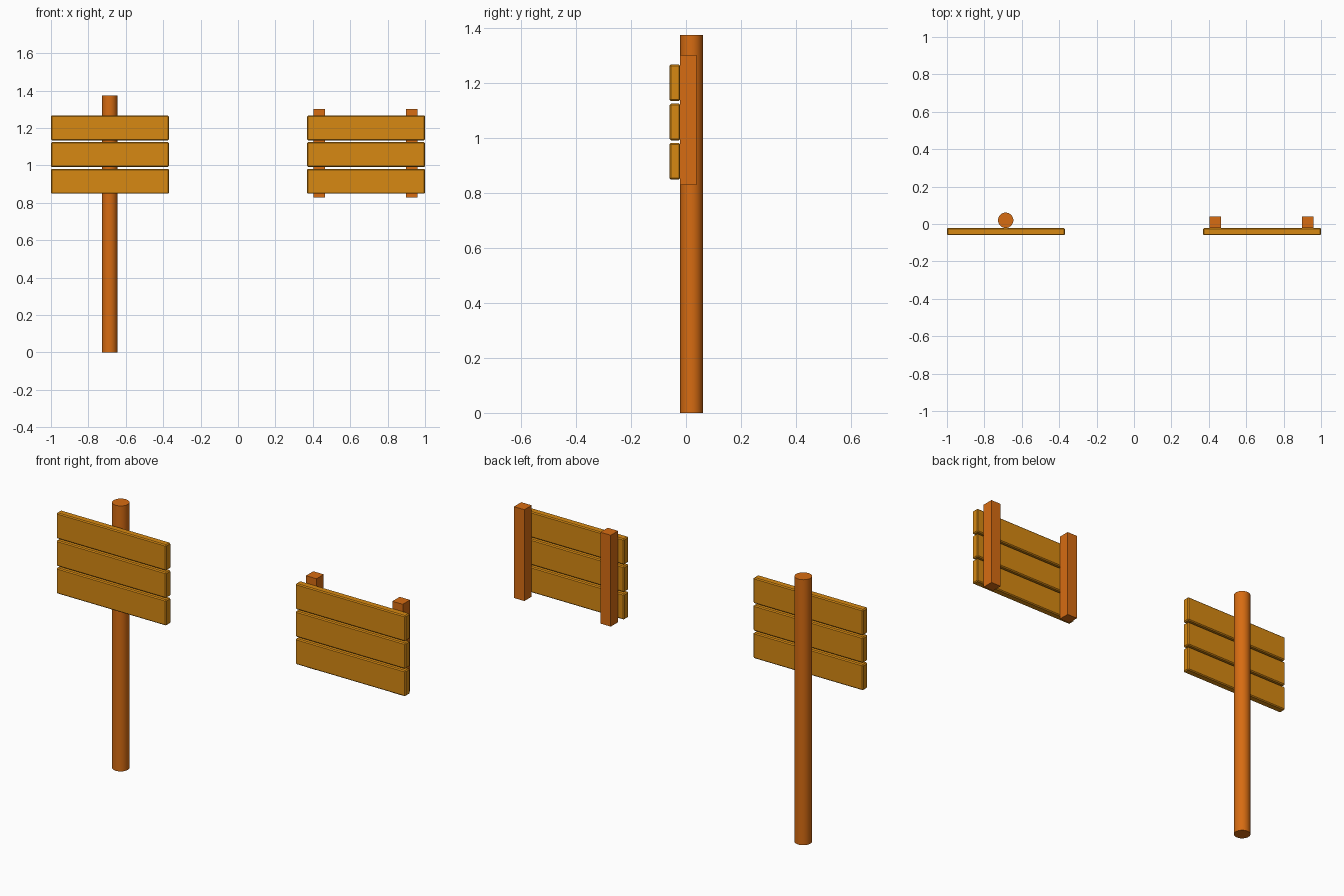
import bpy

if "Cube" in bpy.data.objects:
    bpy.data.objects.remove(bpy.data.objects["Cube"])

def material(name, rgb):
    m = bpy.data.materials.new(name)
    m.diffuse_color = (*rgb, 1)
    m.use_nodes = True
    m.node_tree.nodes["Principled BSDF"].inputs["Base Color"].default_value = m.diffuse_color
    return m

BOARD = material("board_wood", (0.68, 0.25, 0.006))
POST = material("post_wood", (0.68, 0.15, 0.006))

def box(name, x, y, z, mat, bevel=0):
    """Box from (min, max) ranges on each axis."""
    bpy.ops.mesh.primitive_cube_add(size=1, location=[sum(r) / 2 for r in (x, y, z)])
    ob = bpy.context.object
    ob.name = name
    ob.scale = [r[1] - r[0] for r in (x, y, z)]
    bpy.ops.object.transform_apply(location=False, rotation=False, scale=True)
    if bevel:
        mod = ob.modifiers.new("worn_edges", 'BEVEL')
        mod.width = bevel
        mod.segments = 1
    ob.data.materials.append(mat)
    return ob

# Three planks on each sign
for side, cx in (("left", -0.685), ("right", 0.685)):
    for i in range(3):
        z0 = 0.849 + i * 0.1425
        box(f"{side}_plank_{i + 1}", (cx - 0.315, cx + 0.315), (-0.06, -0.021),
            (z0, z0 + 0.133), BOARD, 0.005)

# Round pole of the standing sign
bpy.ops.mesh.primitive_cylinder_add(vertices=32, radius=0.041, depth=1.375,
                                    location=(-0.686, 0.02, 1.375 / 2))
pole = bpy.context.object
pole.name = "round_pole"
pole.data.materials.append(POST)
bpy.ops.object.shade_smooth_by_angle()

# Square battens behind the hanging sign
for i, cx in enumerate((0.434, 0.929)):
    box(f"square_batten_{i + 1}", (cx - 0.03, cx + 0.03), (-0.021, 0.039),
        (0.829, 1.302), POST)
